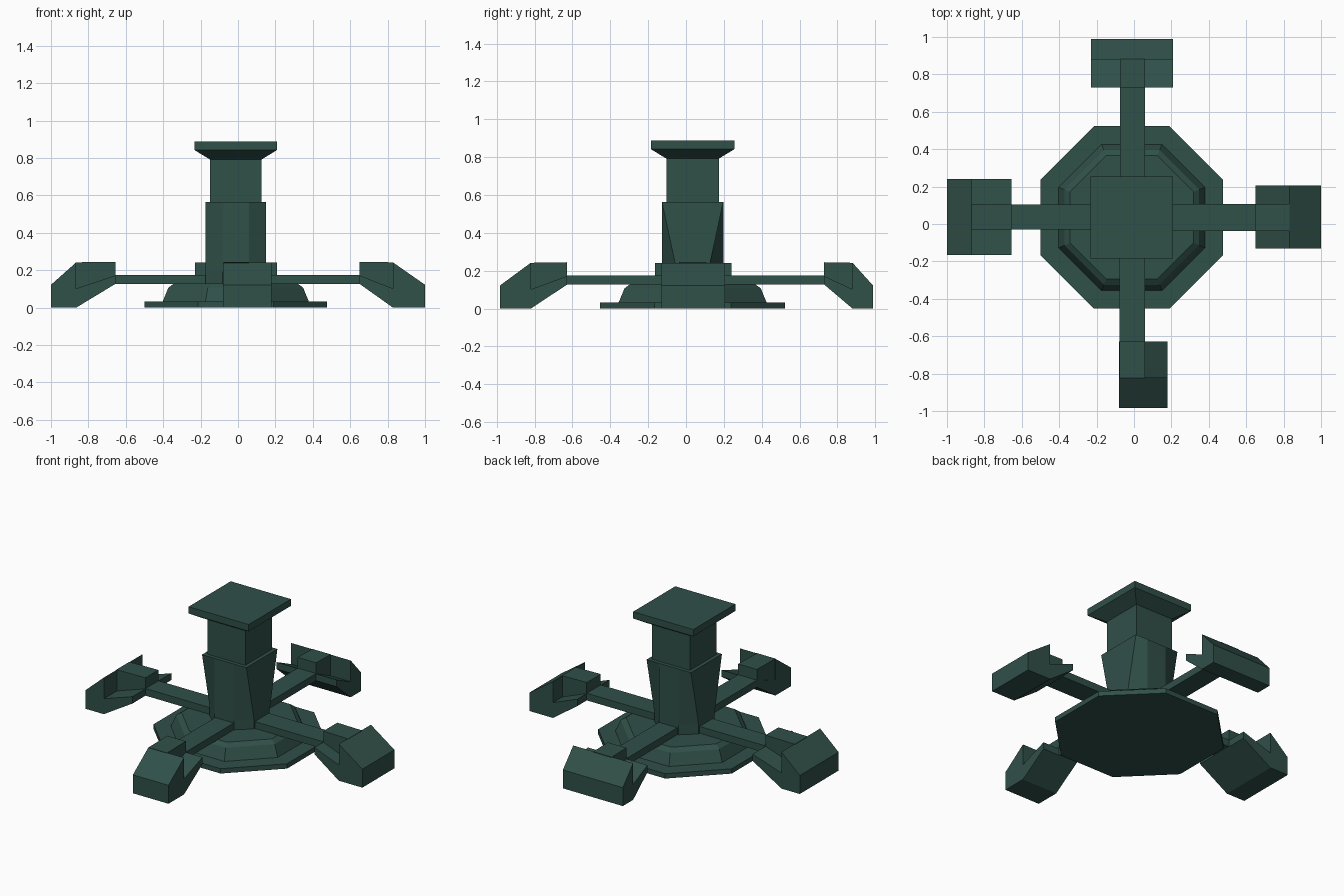
import bpy, bmesh, math
from mathutils import Matrix

if "Cube" in bpy.data.objects:
    bpy.data.objects.remove(bpy.data.objects["Cube"])

CX, CY, DZ = -0.012, 0.035, -0.008   # hub centre and ground offset
mat = bpy.data.materials.new("dark_green")
mat.diffuse_color = (0.03, 0.08, 0.066, 1)
mat.use_nodes = True
mat.node_tree.nodes["Principled BSDF"].inputs["Base Color"].default_value = mat.diffuse_color


def finish(name, bm):
    bmesh.ops.remove_doubles(bm, verts=bm.verts, dist=1e-5)
    bmesh.ops.recalc_face_normals(bm, faces=bm.faces)
    bmesh.ops.translate(bm, verts=bm.verts, vec=(0, 0, DZ))
    me = bpy.data.meshes.new(name)
    bm.to_mesh(me)
    bm.free()
    me.materials.append(mat)
    ob = bpy.data.objects.new(name, me)
    bpy.context.collection.objects.link(ob)
    return ob


def loft(name, rings):
    """Stack rings of (x, y) points at given heights into a closed solid."""
    bm = bmesh.new()
    vs = [[bm.verts.new((x + CX, y + CY, z)) for x, y in pts] for pts, z in rings]
    n = len(vs[0])
    for a, b in zip(vs, vs[1:]):
        for i in range(n):
            j = (i + 1) % n
            bm.faces.new((a[i], a[j], b[j], b[i]))
    bm.faces.new(vs[0])
    bm.faces.new(vs[-1])
    return finish(name, bm)


def octagon(apothem):
    r = apothem / math.cos(math.pi / 8)
    return [(r * math.cos(a), r * math.sin(a))
            for a in (math.pi / 8 + i * math.pi / 4 for i in range(8))]


def square(h):
    return [(h, h), (-h, h), (-h, -h), (h, -h)]


def extrude(name, profile, t0, t1, angle):
    """Extrude a (radius, height) profile sideways from t0 to t1, then turn it."""
    bm = bmesh.new()
    f = bm.faces.new([bm.verts.new((r, t0, z)) for r, z in profile])
    ret = bmesh.ops.extrude_face_region(bm, geom=[f])
    new = [v for v in ret["geom"] if isinstance(v, bmesh.types.BMVert)]
    bmesh.ops.translate(bm, verts=new, vec=(0, t1 - t0, 0))
    bmesh.ops.rotate(bm, verts=bm.verts, matrix=Matrix.Rotation(angle, 3, 'Z'))
    return finish(name, bm)


# stepped octagonal base
loft("base_plate", [(octagon(0.488), 0.008), (octagon(0.488), 0.04)])
loft("base_tier", [(octagon(0.393), 0.035), (octagon(0.36), 0.115), (octagon(0.33), 0.137)])

# lower column: octagonal foot with corners filling out to a square top
a, b, c = 0.162, 0.07, 0.082
foot_ring = [(a, c), (b, a), (-b, a), (-a, c), (-a, -c), (-b, -a), (b, -a), (a, -c)]
top_ring = [(a, a), (b, a), (-b, a), (-a, a), (-a, -a), (-b, -a), (b, -a), (a, -a)]
loft("lower_column", [(foot_ring, 0.13), (foot_ring, 0.2), (top_ring, 0.572)])

# upper column and flared seat plate
loft("upper_column", [(square(0.138), 0.56), (square(0.138), 0.805)])
loft("top_plate", [(square(0.138), 0.80), (square(0.22), 0.85), (square(0.22), 0.895)])

# arms and feet: name, angle, inner, ridge, outer radius, foot sides, arm sides
legs = [
    ("right", 0, 0.65, 0.828, 1.0, (-0.13, 0.205), (-0.038, 0.108)),
    ("back", 90, 0.73, 0.88, 0.988, (-0.208, 0.23), (-0.06, 0.075)),
    ("left", 180, 0.655, 0.865, 1.0, (-0.24, 0.165), (-0.105, 0.03)),
    ("front", 270, 0.628, 0.82, 0.983, (-0.08, 0.18), (-0.078, 0.058)),
]
for name, deg, r0, r1, r2, side, arm in legs:
    ang = math.radians(deg)
    extrude(name + "_arm", [(0, 0.135), (r0 + 0.01, 0.135), (r0 + 0.01, 0.182), (0, 0.182)],
            *arm, ang)
    # notched, wedge-shaped foot
    extrude(name + "_foot", [(r0, 0.135), (r1, 0.008), (r2, 0.008), (r2, 0.13),
                             (r1, 0.25), (r1, 0.11), (r0, 0.18)], *side, ang)
    # raised arm end set into the notch
    extrude(name + "_arm_end", [(r0, 0.135), (r1, 0.03), (r1 + 0.003, 0.25), (r0, 0.253)],
            *arm, ang)
